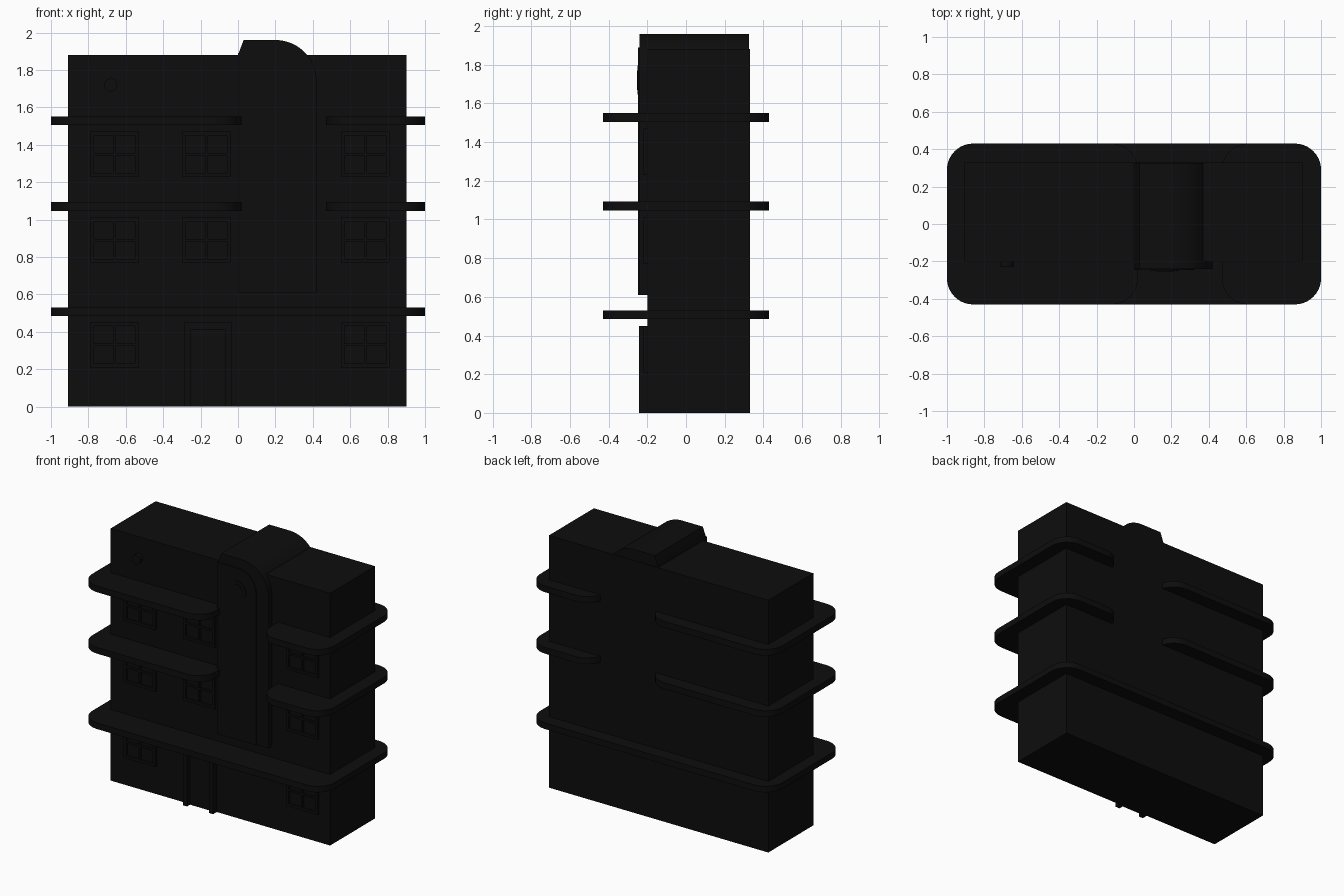
import bpy, bmesh, math

if "Cube" in bpy.data.objects:
    bpy.data.objects.remove(bpy.data.objects["Cube"])

black = bpy.data.materials.new("soot_black")
black.diffuse_color = (0.004, 0.004, 0.004, 1)
black.use_nodes = True
black.node_tree.nodes["Principled BSDF"].inputs["Base Color"].default_value = black.diffuse_color


def finish(name, bm, smooth=False):
    bmesh.ops.recalc_face_normals(bm, faces=bm.faces)
    mesh = bpy.data.meshes.new(name)
    bm.to_mesh(mesh)
    bm.free()
    mesh.materials.append(black)
    obj = bpy.data.objects.new(name, mesh)
    bpy.context.collection.objects.link(obj)
    if smooth:
        bpy.ops.object.select_all(action='DESELECT')
        obj.select_set(True)
        bpy.context.view_layer.objects.active = obj
        bpy.ops.object.shade_smooth_by_angle(angle=math.radians(30))
    return obj


def add_box(bm, x0, x1, y0, y1, z0, z1):
    v = bmesh.ops.create_cube(bm, size=1)["verts"]
    for p in v:
        p.co.x = x1 if p.co.x > 0 else x0
        p.co.y = y1 if p.co.y > 0 else y0
        p.co.z = z1 if p.co.z > 0 else z0


def box(name, *dims):
    bm = bmesh.new()
    add_box(bm, *dims)
    return finish(name, bm)


def prism(name, start, vec):
    bm = bmesh.new()
    face = bm.faces.new([bm.verts.new(p) for p in start])
    ext = bmesh.ops.extrude_face_region(bm, geom=[face])["geom"]
    bmesh.ops.translate(bm, vec=vec, verts=[e for e in ext if isinstance(e, bmesh.types.BMVert)])
    return finish(name, bm, True)


def arc(cx, cy, r, a0, a1, n=16):
    return [(cx + r * math.cos(math.radians(a0 + (a1 - a0) * i / n)),
             cy + r * math.sin(math.radians(a0 + (a1 - a0) * i / n))) for i in range(n + 1)]


# Main block
FRONT, BACK = -0.2, 0.33
box("building_body", -0.91, 0.9, FRONT, BACK, 0, 1.88)


# Balcony slabs with rounded corners
def slab(name, x0, x1, z0, z1, r=0.14, y=0.43):
    pts = (arc(x1 - r, y - r, r, 0, 90, 10) + arc(x0 + r, y - r, r, 90, 180, 10)
           + arc(x0 + r, r - y, r, 180, 270, 10) + arc(x1 - r, r - y, r, 270, 360, 10))
    prism(name, [(a, b, z0) for a, b in pts], (0, 0, z1 - z0))


slab("lower_balcony", -1, 1, 0.485, 0.53)
for level, z in (("middle", 1.047), ("upper", 1.505)):
    slab(level + "_left_balcony", -1, 0.02, z, z + 0.046)
    slab(level + "_right_balcony", 0.47, 1, z, z + 0.046)

# Arched tower front: outer plate, raised inner plate, roof ridge
outer = [(0, 0.61), (0.42, 0.61)] + arc(0.2, 1.74, 0.22, 0, 90) + [(0.03, 1.96), (0, 1.88)]
prism("tower_plate", [(x, -0.24, z) for x, z in outer], (0, 0.05, 0))
inner = [(0, 0.61), (0.32, 0.61)] + arc(0.17, 1.74, 0.15, 0, 90) + [(0, 1.89)]
prism("tower_inner_plate", [(x, -0.247, z) for x, z in inner], (0, 0.03, 0))
a = math.degrees(math.asin(0.13 / 0.22))
ridge = [(0, 1.87)] + arc(0.2, 1.74, 0.22, a, 90) + [(0.03, 1.96), (0, 1.88)]
prism("roof_ridge", [(x, -0.241, z) for x, z in ridge], (0, 0.566, 0))


# Round ornaments
def disc(name, x, z, r, y0, y1):
    prism(name, [(p, y0, q) for p, q in arc(x, z, r, 0, 348.75, 31)], (0, y1 - y0, 0))


disc("tower_round_frame", 0.165, 1.72, 0.075, -0.251, -0.22)
disc("tower_round_window", 0.165, 1.72, 0.05, -0.254, -0.22)
disc("wall_round_ornament", -0.68, 1.72, 0.035, -0.23, -0.19)


# Four-pane windows
def window(name, x0, z0, w=0.26, h=0.24, t=0.02):
    x1, z1, xm, zm = x0 + w, z0 + h, x0 + w / 2, z0 + h / 2
    bm = bmesh.new()
    for x, half in ((x0 + t / 2, t / 2), (xm, t / 3), (x1 - t / 2, t / 2)):
        add_box(bm, x - half, x + half, -0.22, -0.19, z0, z1)
    for z, half in ((z0 + t / 2, t / 2), (zm, t / 3), (z1 - t / 2, t / 2)):
        add_box(bm, x0, x1, -0.219, -0.19, z - half, z + half)
    add_box(bm, x0, x1, -0.204, -0.19, z0, z1)
    finish(name, bm)


for floor, z in enumerate((0.21, 0.77, 1.23)):
    for col, x in enumerate((-0.79, -0.3, 0.55)):
        if floor or col != 1:
            window(f"window_{floor}_{col}", x, z)

# Door with posts and lintel
box("door_panel", -0.25, -0.07, -0.208, -0.19, 0, 0.41)
box("door_left_post", -0.285, -0.25, -0.243, -0.19, 0, 0.45)
box("door_right_post", -0.07, -0.035, -0.243, -0.19, 0, 0.45)
box("door_lintel", -0.25, -0.07, -0.243, -0.19, 0.41, 0.45)
